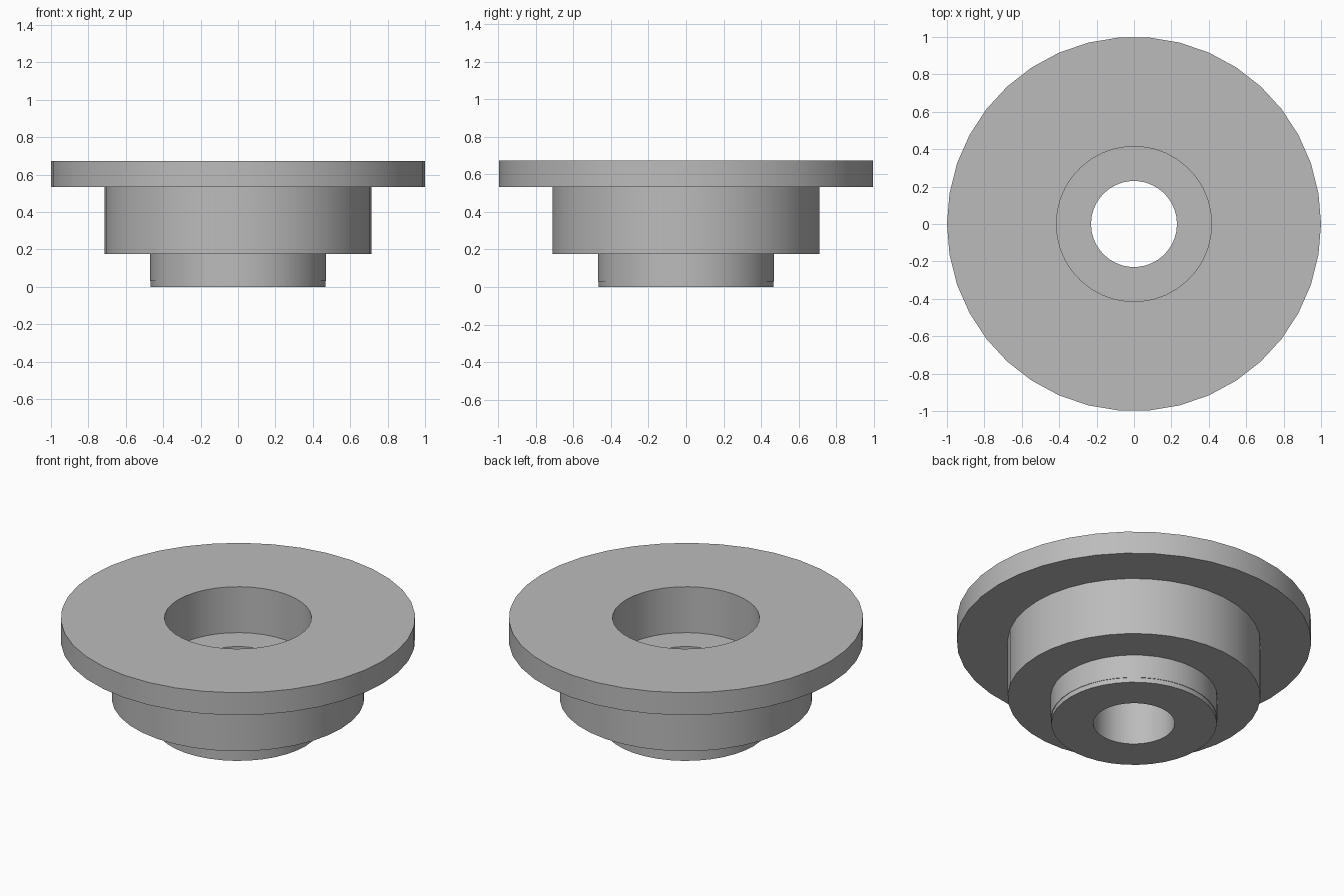
import bpy
import bmesh
import math

cube = bpy.data.objects.get("Cube")
if cube:
    bpy.data.objects.remove(cube, do_unlink=True)

SEGMENTS = 38

# Plain grey metal
grey = bpy.data.materials.new("grey_metal")
grey.use_nodes = True
colour = (0.5, 0.5, 0.5, 1)
grey.diffuse_color = colour
grey.node_tree.nodes["Principled BSDF"].inputs["Base Color"].default_value = colour


def lathe(name, profile):
    """Revolve a closed (radius, height) profile around the z axis."""
    bm = bmesh.new()
    rings = []
    for r, z in profile:
        angles = [math.tau * i / SEGMENTS for i in range(SEGMENTS)]
        rings.append([bm.verts.new((r * math.cos(a), r * math.sin(a), z)) for a in angles])
    for low, high in zip(rings, rings[1:] + rings[:1]):
        for i in range(SEGMENTS):
            j = (i + 1) % SEGMENTS
            bm.faces.new((low[i], low[j], high[j], high[i]))
    bmesh.ops.recalc_face_normals(bm, faces=bm.faces)
    mesh = bpy.data.meshes.new(name)
    bm.to_mesh(mesh)
    bm.free()
    mesh.materials.append(grey)
    obj = bpy.data.objects.new(name, mesh)
    bpy.context.collection.objects.link(obj)
    bpy.ops.object.select_all(action="DESELECT")
    obj.select_set(True)
    bpy.context.view_layer.objects.active = obj
    bpy.ops.object.shade_smooth_by_angle(angle=math.radians(30))
    return obj


# Stepped bushing: boss, body and flange outside; counterbore and hole inside
lathe("flanged_bushing", [
    (0.23, 0), (0.467, 0), (0.467, 0.03), (0.47, 0.03),   # boss with fine step
    (0.47, 0.175), (0.713, 0.175),                        # body underside
    (0.713, 0.533), (1, 0.533), (1, 0.673),               # flange
    (0.415, 0.673), (0.415, 0.387), (0.23, 0.387),        # counterbore
])
